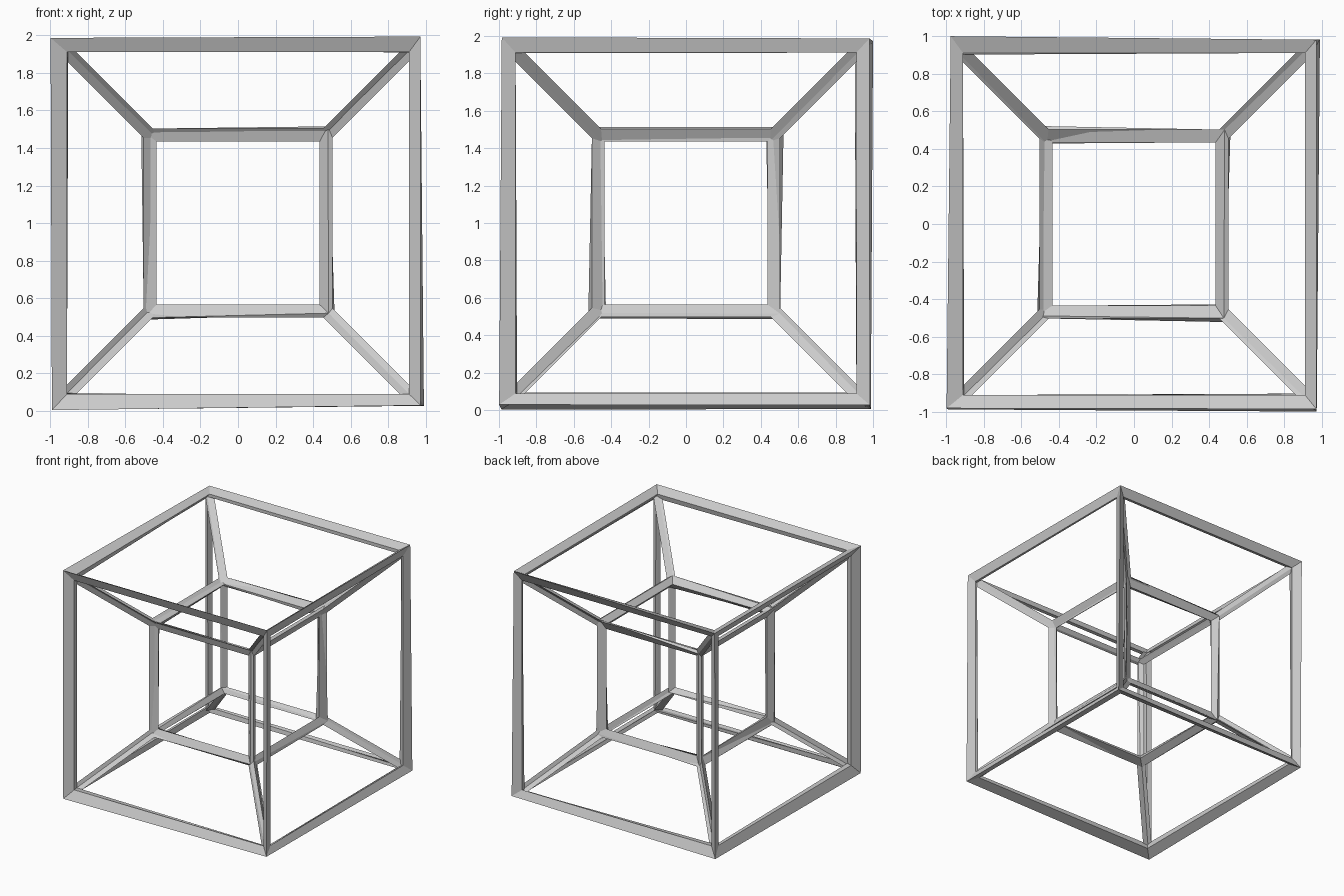
import bpy, bmesh
from itertools import product, combinations
from mathutils import Vector

if "Cube" in bpy.data.objects:
    bpy.data.objects.remove(bpy.data.objects["Cube"])

A, B, H, INNER_OFFSET = 0.951, 0.475, 0.04, 0.048

# slightly uneven outward bulge of each outer corner (+++ ++- +-+ +-- -++ -+- --+ ---)
BULGE = [(.02, .03, .036), (.039, .032, .022), (.02, .034, .042), (.022, .048, .02),
         (.025, .049, .022), (.022, .037, .044), (.047, .03, .035), (.04, .036, .045)]

pos, off = {}, {}
for s, o in zip(product((1, -1), repeat=3), BULGE):
    sign = Vector(s)
    o = Vector(o)
    m = Vector((1, 1, 1)) * (sum(o) / 3)
    inner = (m + (o - m) * 2.28).normalized() * INNER_OFFSET
    for w, half, ofs in ((1, A, o), (-1, B, inner)):
        pos[s + (w,)] = sign * half
        off[s + (w,)] = Vector([a * b for a, b in zip(sign, ofs)])


def inset(prev, cur, nxt):
    """Point inside a face corner, H away from both its edges."""
    p = (pos[prev] - pos[cur]).normalized()
    n = (pos[nxt] - pos[cur]).normalized()
    return pos[cur] + (p + n) * (H / p.cross(n).length)


# The 24 four-sided faces of the nested cubes
faces = []
for i, j in combinations(range(4), 2):
    rest = [k for k in range(4) if k not in (i, j)]
    for fixed in product((1, -1), repeat=2):
        loop = []
        for a, b in ((-1, -1), (1, -1), (1, 1), (-1, 1)):
            c = [0] * 4
            c[i], c[j] = a, b
            c[rest[0]], c[rest[1]] = fixed
            loop.append(tuple(c))
        faces.append(loop)


def build(name, wanted):
    """Bars along every edge of the wanted kind, two strips per adjoining face."""
    bm = bmesh.new()
    for loop in faces:
        ins = [inset(loop[k - 1], loop[k], loop[(k + 1) % 4]) for k in range(4)]
        for k in range(4):
            m = (k + 1) % 4
            u, v = loop[k], loop[m]
            if u[3] + v[3] != wanted:
                continue
            for side in (1, -1):
                pts = [pos[u] + off[u] * side, pos[v] + off[v] * side, ins[m], ins[k]]
                bm.faces.new([bm.verts.new(p + Vector((0, 0, 1))) for p in pts[::side]])
    bmesh.ops.remove_doubles(bm, verts=bm.verts, dist=1e-5)
    bmesh.ops.recalc_face_normals(bm, faces=bm.faces)
    me = bpy.data.meshes.new(name)
    bm.to_mesh(me)
    bm.free()
    bpy.context.collection.objects.link(bpy.data.objects.new(name, me))


build("outer_cube_frame", 2)
build("inner_cube_frame", -2)
build("corner_struts", 0)
